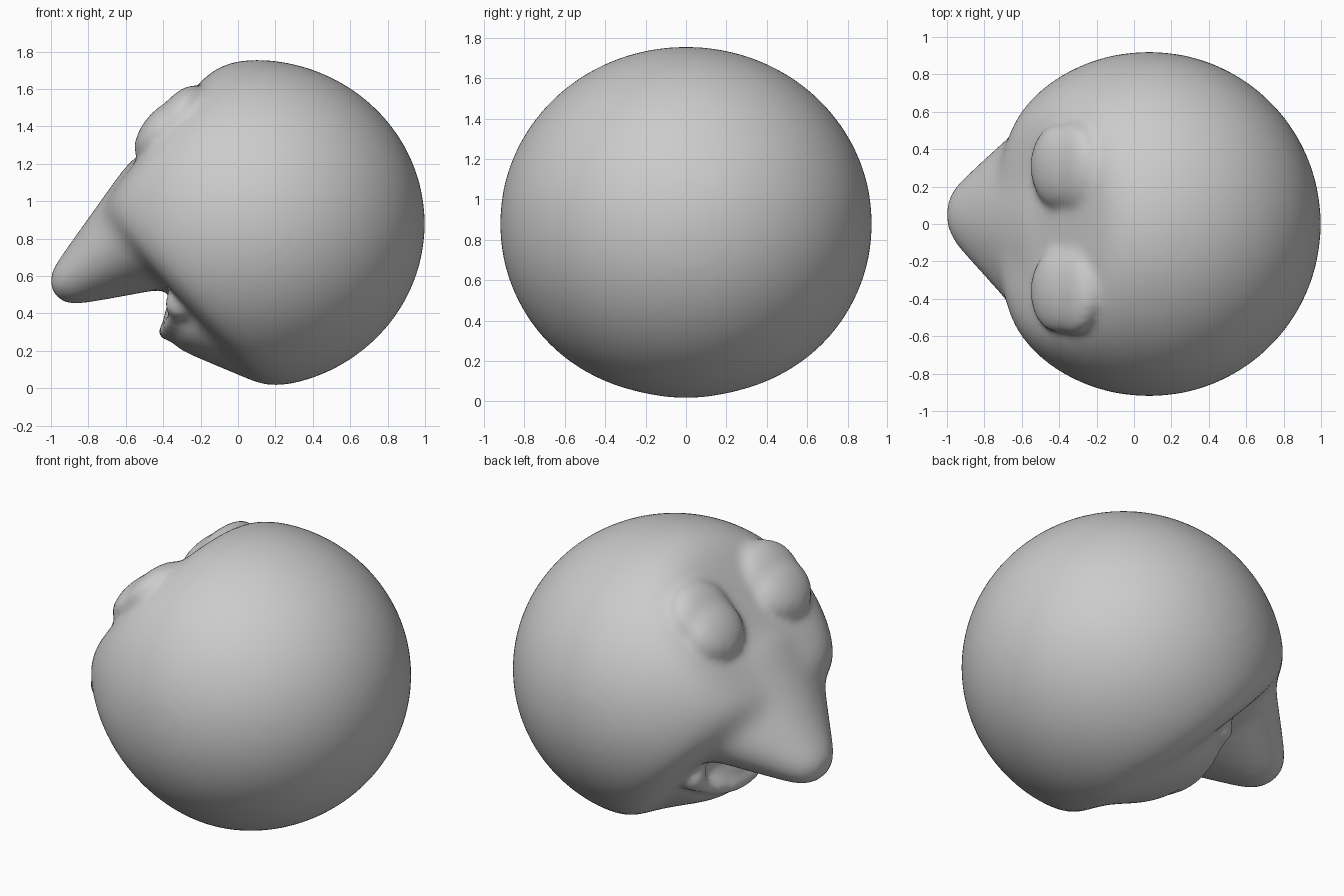
import bpy, bmesh, math
from mathutils import Vector, Matrix

if "Cube" in bpy.data.objects:
    bpy.data.objects.remove(bpy.data.objects["Cube"])

CENTRE = Vector((0.08, 0, 0.879))
RADII = (0.922, 0.924, 0.881)
bm = bmesh.new()


def ellipsoid(target, centre, radii, tilt=0.0, detail=4):
    mat = (Matrix.Translation(centre) @ Matrix.Rotation(tilt, 4, 'Y')
           @ Matrix.Diagonal((*radii, 1)))
    return bmesh.ops.create_icosphere(target, subdivisions=detail, radius=1, matrix=mat)["verts"]


def flatten(verts, point, normal, soft):
    """Softly press vertices behind a plane."""
    n = Vector(normal).normalized()
    for v in verts:
        d = (v.co - Vector(point)).dot(n)
        v.co -= n * soft * math.log1p(math.exp(d / soft))


def hull(masses):
    """Convex skin around several ellipsoids, added to the head."""
    part = bmesh.new()
    for c, r in masses:
        ellipsoid(part, c, r, detail=3)
    points = [v.co.copy() for v in part.verts]
    part.clear()
    for p in points:
        part.verts.new(p)
    bmesh.ops.convex_hull(part, input=part.verts)
    bmesh.ops.delete(part, geom=[v for v in part.verts if not v.link_faces], context='VERTS')
    bmesh.ops.recalc_face_normals(part, faces=part.faces)
    tmp = bpy.data.meshes.new("tmp")
    part.to_mesh(tmp)
    part.free()
    bm.from_mesh(tmp)
    bpy.data.meshes.remove(tmp)


def fuse(obj, voxel, rounds):
    """Merge overlapping parts and soften the joins, then bake."""
    m = obj.modifiers.new("fuse", 'REMESH')
    m.mode = 'VOXEL'
    m.voxel_size = voxel
    m.use_smooth_shade = True
    s = obj.modifiers.new("soften", 'SMOOTH')
    s.factor = 0.5
    s.iterations = rounds
    deps = bpy.context.evaluated_depsgraph_get()
    baked = bpy.data.meshes.new_from_object(obj.evaluated_get(deps))
    obj.modifiers.clear()
    obj.data = baked


# round skull, flattened on the upper face and below the nose
skull = ellipsoid(bm, CENTRE, RADII, detail=6)
flatten(skull, (-0.3, 0, 1.53), (-0.783, 0, 0.622), 0.05)
flatten(skull, (-0.30, 0, 0.46), (-0.74, 0, -0.67), 0.05)

# broad drooping nose
hull([((-0.885, 0.05, 0.57), (0.135, 0.20, 0.13)),
      ((-0.46, 0, 1.08), (0.18, 0.42, 0.18)),
      ((-0.27, 0, 0.93), (0.40, 0.76, 0.37))])

# jaw running back under the skull
hull([((-0.19, 0, 0.36), (0.22, 0.42, 0.19)),
      ((0.18, 0, 0.32), (0.20, 0.48, 0.317))])

mesh = bpy.data.meshes.new("head")
bm.to_mesh(mesh)
bm.free()
head = bpy.data.objects.new("head", mesh)
bpy.context.collection.objects.link(head)
fuse(head, 0.025, 45)

bm = bmesh.new()
bm.from_mesh(head.data)

# brow bumps lying on the sloping face
TILT = math.radians(38.5)
for y in (-0.36, 0.31):
    ellipsoid(bm, (-0.415, y, 1.38), (0.095, 0.22, 0.19), TILT)
    ellipsoid(bm, (-0.33, y, 1.455), (0.09, 0.23, 0.20), TILT)

# smiling lip with a knob at each corner
for i in range(25):
    t = i / 12 - 1
    ellipsoid(bm, (-0.385 + 0.06 * t * t, 0.36 * t, 0.30 + 0.10 * t * t),
              (0.045, 0.045, 0.045), detail=2)
for s in (-1, 1):
    ellipsoid(bm, (-0.31, 0.38 * s, 0.45), (0.085, 0.085, 0.085), detail=3)

bm.to_mesh(head.data)
bm.free()
fuse(head, 0.022, 12)
